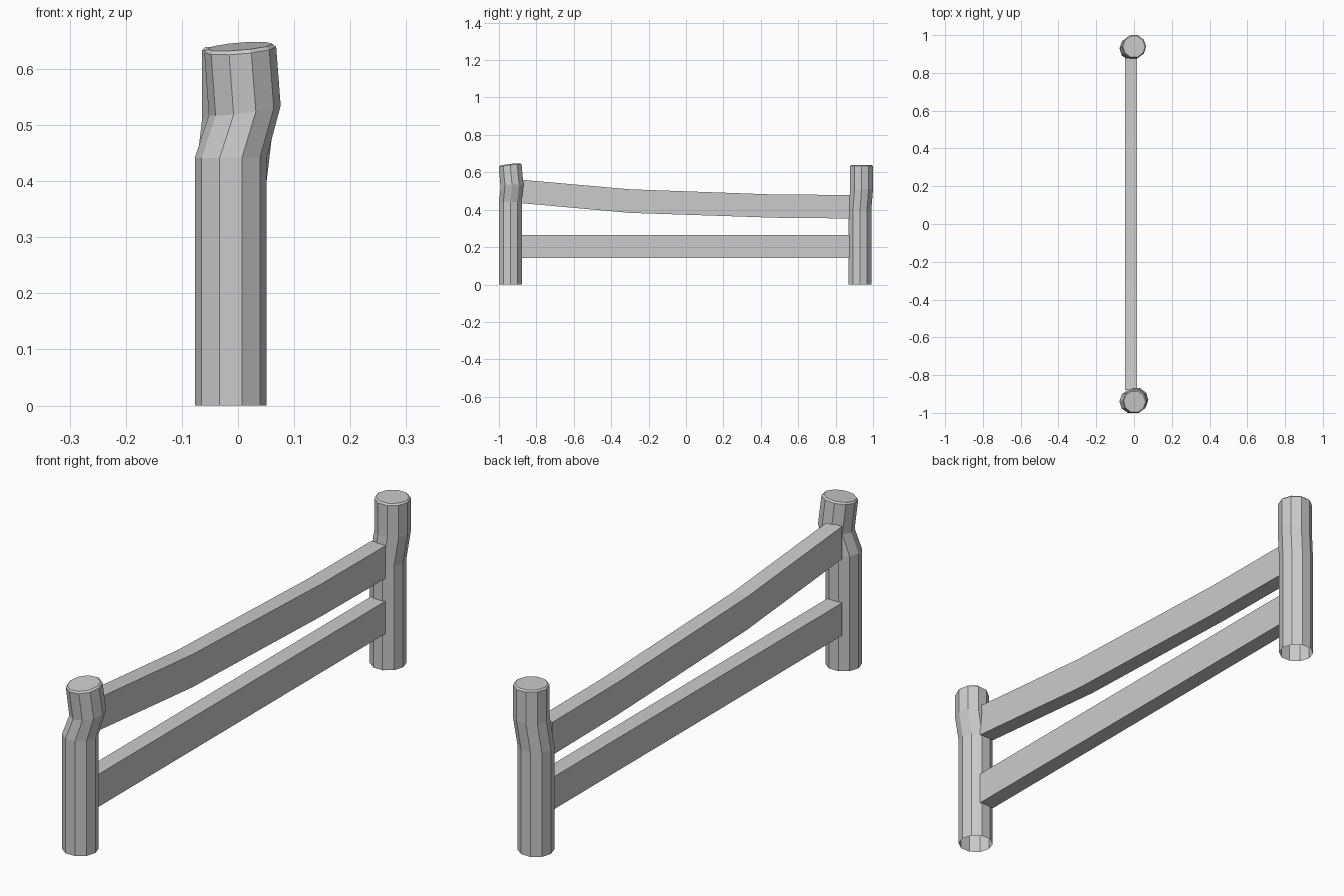
import bpy
from math import cos, sin, pi

if "Cube" in bpy.data.objects:
    bpy.data.objects.remove(bpy.data.objects["Cube"])

SIDES = 10


def add_object(name, verts, faces):
    mesh = bpy.data.meshes.new(name)
    mesh.from_pydata(verts, [], faces)
    mesh.update()
    obj = bpy.data.objects.new(name, mesh)
    bpy.context.collection.objects.link(obj)
    return obj


def loft(name, rings, cap_top=False):
    """Bridge consecutive rings of equal length; the start stays open."""
    n = len(rings[0])
    verts = [p for ring in rings for p in ring]
    faces = [(r * n + i, r * n + (i + 1) % n, (r + 1) * n + (i + 1) % n, (r + 1) * n + i)
             for r in range(len(rings) - 1) for i in range(n)]
    if cap_top:
        faces.append(tuple((len(rings) - 1) * n + i for i in range(n)))
    return add_object(name, verts, faces)


def log_ring(x, y, z, radius, slope_x=0.0, slope_y=0.0):
    """Ten-sided log section, tilted by its slopes along x and y."""
    ring = []
    for i in range(SIDES):
        dx = radius * cos(2 * pi * i / SIDES)
        dy = radius * sin(2 * pi * i / SIDES)
        ring.append((x + dx, y + dy, z + slope_x * dx + slope_y * dy))
    return ring


def post(name, sections):
    return loft(name, [log_ring(*s) for s in sections], cap_top=True)


def rail(name, stations):
    """Plank along y; each station is (y, bottom z, top z)."""
    x0, x1 = -0.048, 0.015
    rings = [[(x0, y, lo), (x0, y, hi), (x1, y, hi), (x1, y, lo)]
             for y, lo, hi in stations]
    return loft(name, rings)


# Crooked front post with a tilted, chamfered top
post("front_post", [
    (-0.013, -0.939, 0.0, 0.064),
    (-0.013, -0.939, 0.441, 0.064),
    (0.012, -0.930, 0.526, 0.064, 0.13, 0.08),
    (0.004, -0.940, 0.634, 0.064, 0.08, 0.12),
    (0.003, -0.941, 0.640, 0.058, 0.08, 0.12),
])

# Back post with a gentle bend
post("back_post", [
    (-0.013, 0.930, 0.0, 0.064),
    (-0.013, 0.930, 0.400, 0.064),
    (0.000, 0.939, 0.510, 0.064),
    (0.000, 0.939, 0.633, 0.064),
    (0.000, 0.939, 0.639, 0.058),
])

# Straight lower rail and sagging upper rail
rail("lower_rail", [(-0.88, 0.141, 0.266), (0.88, 0.141, 0.266)])
rail("upper_rail", [
    (-0.88, 0.435, 0.560),
    (-0.30, 0.383, 0.509),
    (0.48, 0.357, 0.481),
    (0.88, 0.353, 0.479),
])
